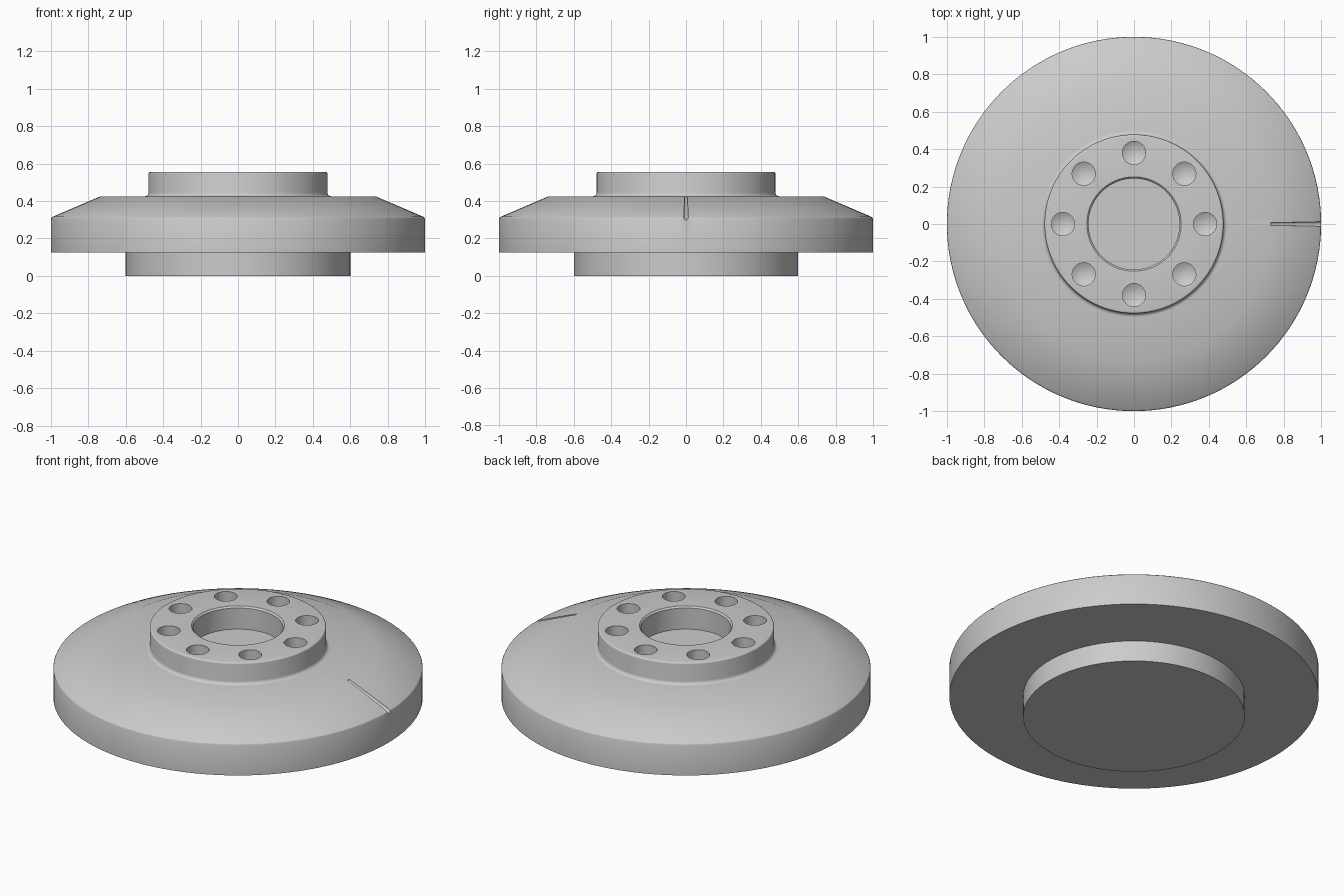
import bpy, bmesh
from math import cos, sin, pi, atan2, hypot
from mathutils import Vector

if "Cube" in bpy.data.objects:
    bpy.data.objects.remove(bpy.data.objects["Cube"])

SEG = 128


def lathe(name, profile, segments, location=(0, 0, 0)):
    """Revolve (radius, z) points about z; radius 0 ends become poles."""
    bm = bmesh.new()
    verts = [bm.verts.new((r, 0, z)) for r, z in profile]
    edges = [bm.edges.new(pair) for pair in zip(verts, verts[1:])]
    bmesh.ops.spin(bm, geom=verts + edges, cent=(0, 0, 0), axis=(0, 0, 1),
                   angle=2 * pi, steps=segments, use_merge=True)
    bmesh.ops.remove_doubles(bm, verts=bm.verts, dist=1e-5)
    bmesh.ops.recalc_face_normals(bm, faces=bm.faces)
    mesh = bpy.data.meshes.new(name)
    bm.to_mesh(mesh)
    bm.free()
    obj = bpy.data.objects.new(name, mesh)
    obj.location = location
    bpy.context.collection.objects.link(obj)
    return obj


def fillet(cx, cz, r, start, end, n=4):
    """Arc points in the profile plane."""
    angles = [start + (end - start) * i / n for i in range(n + 1)]
    return [(cx + r * cos(a), cz + r * sin(a)) for a in angles]


# Turned body: bottom boss, wide flange, sloped shoulder, raised hub, blind bore
profile = [(0, 0), (0.6, 0), (0.6, 0.125), (1.0, 0.125), (1.0, 0.303),
           (0.997, 0.31), (0.99, 0.316), (0.735, 0.425)]
profile += fillet(0.498, 0.445, 0.02, -pi / 2, -pi)
profile += fillet(0.468, 0.545, 0.01, 0, pi / 2)
profile += [(0.252, 0.555), (0.243, 0.546), (0.243, 0.42), (0, 0.42)]
body = lathe("flanged_disc", profile, SEG)

# Drilled holes with conical bottoms around the hub
cutters = []
for i in range(8):
    a = i * pi / 4
    cutters.append(lathe("hole_cutter",
                         [(0, -0.12), (0.062, -0.085), (0.062, 0.05), (0, 0.05)],
                         32, (0.38 * cos(a), 0.38 * sin(a), 0.555)))

# Index mark: tapered groove running down the sloped shoulder
start, end = Vector((0.73, 0, 0.427)), Vector((1.02, 0, 0.303))
groove = lathe("groove_cutter",
               [(0, 0), (0.007, 0), (0.013, (end - start).length),
                (0, (end - start).length)], 16, start)
groove.rotation_euler = (end - start).to_track_quat('Z', 'Y').to_euler()
cutters.append(groove)

# Cut everything out of the body
bpy.context.view_layer.objects.active = body
body.select_set(True)
for cutter in cutters:
    mod = body.modifiers.new("cut", 'BOOLEAN')
    mod.operation = 'DIFFERENCE'
    mod.solver = 'EXACT'
    mod.object = cutter
    bpy.ops.object.modifier_apply(modifier=mod.name)
for cutter in cutters:
    bpy.data.objects.remove(cutter)

bpy.ops.object.shade_smooth_by_angle(angle=pi / 7.5)
